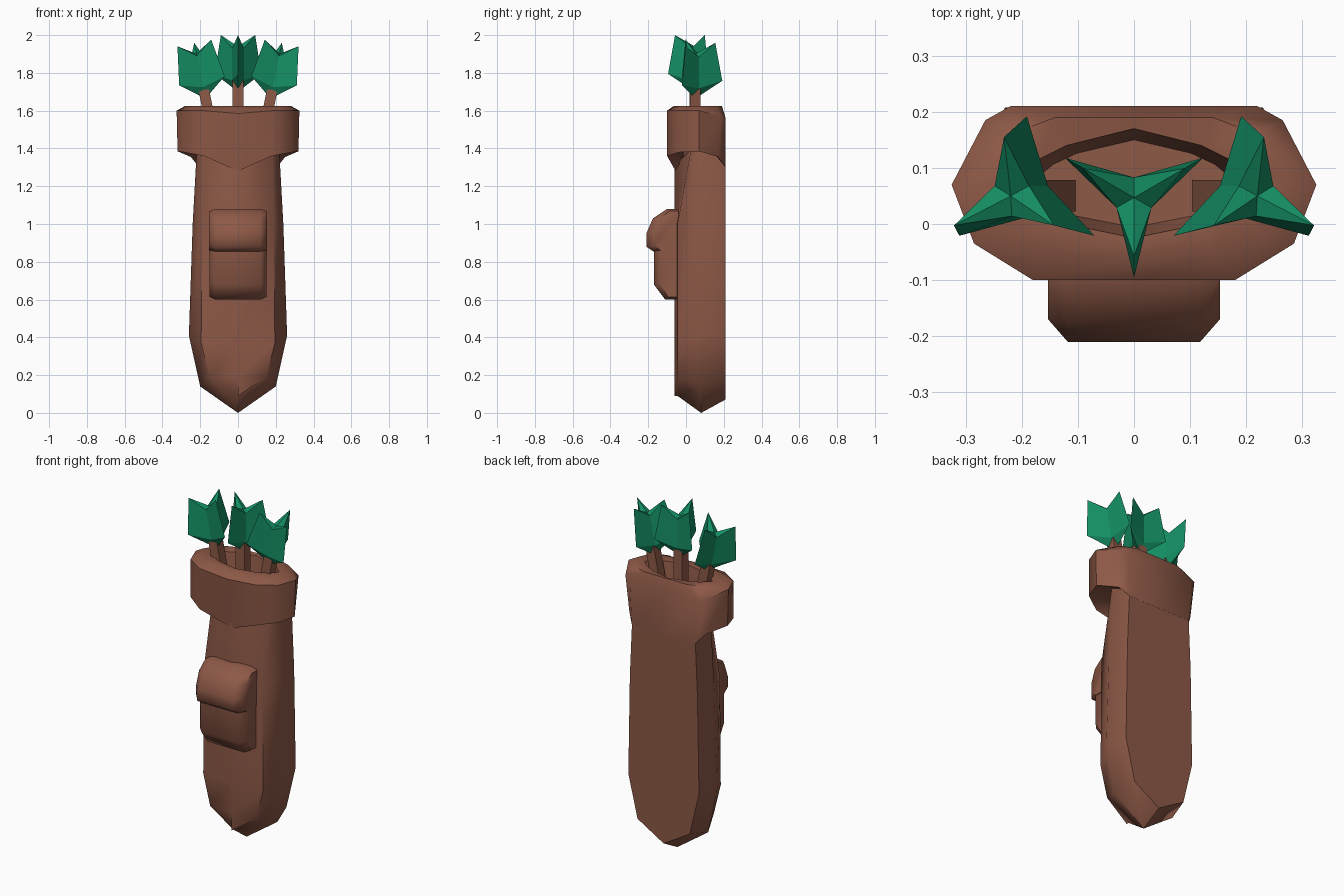
import bpy, bmesh, math
from mathutils import Vector, Matrix

default_cube = bpy.data.objects.get("Cube")
if default_cube:
    bpy.data.objects.remove(default_cube, do_unlink=True)


def make_material(name, colour):
    material = bpy.data.materials.new(name)
    material.use_nodes = True
    material.diffuse_color = colour
    material.node_tree.nodes["Principled BSDF"].inputs["Base Color"].default_value = colour
    return material


leather = make_material("brown leather", (0.27, 0.1, 0.063, 1))
feather = make_material("green feather", (0.007, 0.27, 0.125, 1))


def mirrored(half):
    """Close a half outline, given as points with x >= 0, across x = 0."""
    return half + [(-p[0], *p[1:]) for p in reversed(half) if p[0] > 0]


def loft(name, rings, material, close_start=True, close_end=True, smooth_angle=50, matrix=None):
    """Skin a list of closed rings that share one point count."""
    bm = bmesh.new()
    loops = [[bm.verts.new(p) for p in ring] for ring in rings]
    count = len(loops[0])
    for low, high in zip(loops, loops[1:]):
        for i in range(count):
            j = (i + 1) % count
            bm.faces.new((low[i], low[j], high[j], high[i]))
    if close_start:
        bm.faces.new(loops[0][::-1])
    if close_end:
        bm.faces.new(loops[-1])
    bmesh.ops.remove_doubles(bm, verts=bm.verts, dist=0.0005)
    bmesh.ops.recalc_face_normals(bm, faces=bm.faces)
    if matrix:
        bm.transform(matrix)
    mesh = bpy.data.meshes.new(name)
    bm.to_mesh(mesh)
    bm.free()
    mesh.materials.append(material)
    obj = bpy.data.objects.new(name, mesh)
    bpy.context.collection.objects.link(obj)
    bpy.ops.object.select_all(action="DESELECT")
    obj.select_set(True)
    bpy.context.view_layer.objects.active = obj
    if smooth_angle:
        bpy.ops.object.shade_smooth_by_angle(angle=math.radians(smooth_angle))
    return obj


# Quiver body: outlines in x and z, stacked from the front ridge to the back
def outline(half, depth, lean=0.0):
    return [(x, depth + lean * max(0, z - 1), z) for x, z in mirrored(half)]


front = outline([(0, .09), (.15, .19), (.195, .37), (.19, 1), (.18, 1.45)], -.045, .18)
middle = outline([(0, 0), (.2, .14), (.26, .41), (.24, 1), (.215, 1.45)], .08)
back = outline([(0, .07), (.17, .17), (.23, .42), (.22, 1), (.2, 1.45)], .208)
ridge = [(0, -.06, z) for x, y, z in front]
loft("quiver_body", [ridge, front, middle, back], leather, close_start=False)

# Folded collar: plan rings from the underside, up the wall and into the opening
lower = mirrored([(0, -.055, 1.28), (.18, -.1, 1.36), (.285, -.035, 1.38), (.32, .07, 1.385),
                  (.25, .17, 1.355), (.205, .21, 1.3), (0, .21, 1.3)])
upper = mirrored([(0, -.1, 1.585), (.18, -.1, 1.6), (.285, -.035, 1.6), (.325, .07, 1.6),
                  (.265, .185, 1.57), (.22, .21, 1.56), (0, .21, 1.56)])
rim = mirrored([(0, -.065, 1.625), (.14, -.05, 1.625), (.24, -.03, 1.625), (.28, .07, 1.625),
                (.22, .16, 1.625), (.14, .19, 1.625), (0, .19, 1.625)])
opening = mirrored([(0, -.025, 1.62), (.12, 0, 1.62), (.18, .03, 1.62), (.22, .07, 1.62),
                    (.17, .115, 1.62), (.12, .14, 1.62), (0, .17, 1.62)])
underside = [(x * .6, .08 + (y - .08) * .7, z + .02) for x, y, z in lower]
floor = [(x * .85, .07 + (y - .07) * .8, 1.47) for x, y, z in opening]
loft("folded_collar", [underside, lower, upper, rim, opening, floor], leather)


# Pouch parts: a side profile widened across x, with chamfered ends
def padded_block(name, profile, half_width, chamfer):
    centre = sum((Vector(p) for p in profile), Vector((0, 0))) / len(profile)
    rings = []
    for x in (-half_width, -half_width + chamfer, half_width - chamfer, half_width):
        end = abs(x) == half_width
        rings.append([(x, max(y, y + (-.05 - y) * .25) if end else y,
                       z + (centre.y - z) * .1 if end else z) for y, z in profile])
    return loft(name, rings, leather)


padded_block("pouch", [(-.04, .6), (-.11, .6), (-.17, .68), (-.17, .92), (-.04, .92)], .15, .03)
padded_block("pouch_flap", [(-.04, .85), (-.165, .85), (-.21, .88), (-.21, .95),
                            (-.175, 1.03), (-.1, 1.08), (-.04, 1.08)], .153, .035)


# Arrows: a square shaft and a three-vane fletching
def star(outer, inner, outer_z, inner_z, turn):
    ring = []
    for i in range(6):
        radius, z = (inner, inner_z) if i % 2 else (outer, outer_z)
        angle = turn + i * math.pi / 3
        ring.append((radius * math.cos(angle), radius * math.sin(angle), z))
    return ring


def arrow(name, base, tilt, turn):
    place = Matrix.Translation(base) @ Matrix.Rotation(tilt, 4, "Y")
    square = [(-.028, -.028), (.028, -.028), (.028, .028), (-.028, .028)]
    loft(name + "_shaft", [[(x, y, z) for x, y in square] for z in (-.22, .08)],
         leather, smooth_angle=0, matrix=place)
    vanes = [star(0, 0, 0, 0, turn), star(.142, .036, .095, .06, turn),
             star(.105, .036, .3, .23, turn), star(0, 0, .24, .24, turn)]
    loft(name + "_fletching", vanes, feather, False, False, 0, place)


arrow("middle_arrow", (0, .047, 1.7), 0, -math.pi / 2)
for side, sign in (("left", 1), ("right", -1)):
    arrow(side + "_arrow", (sign * .172, .05, 1.665), sign * .2, math.pi / 2)
